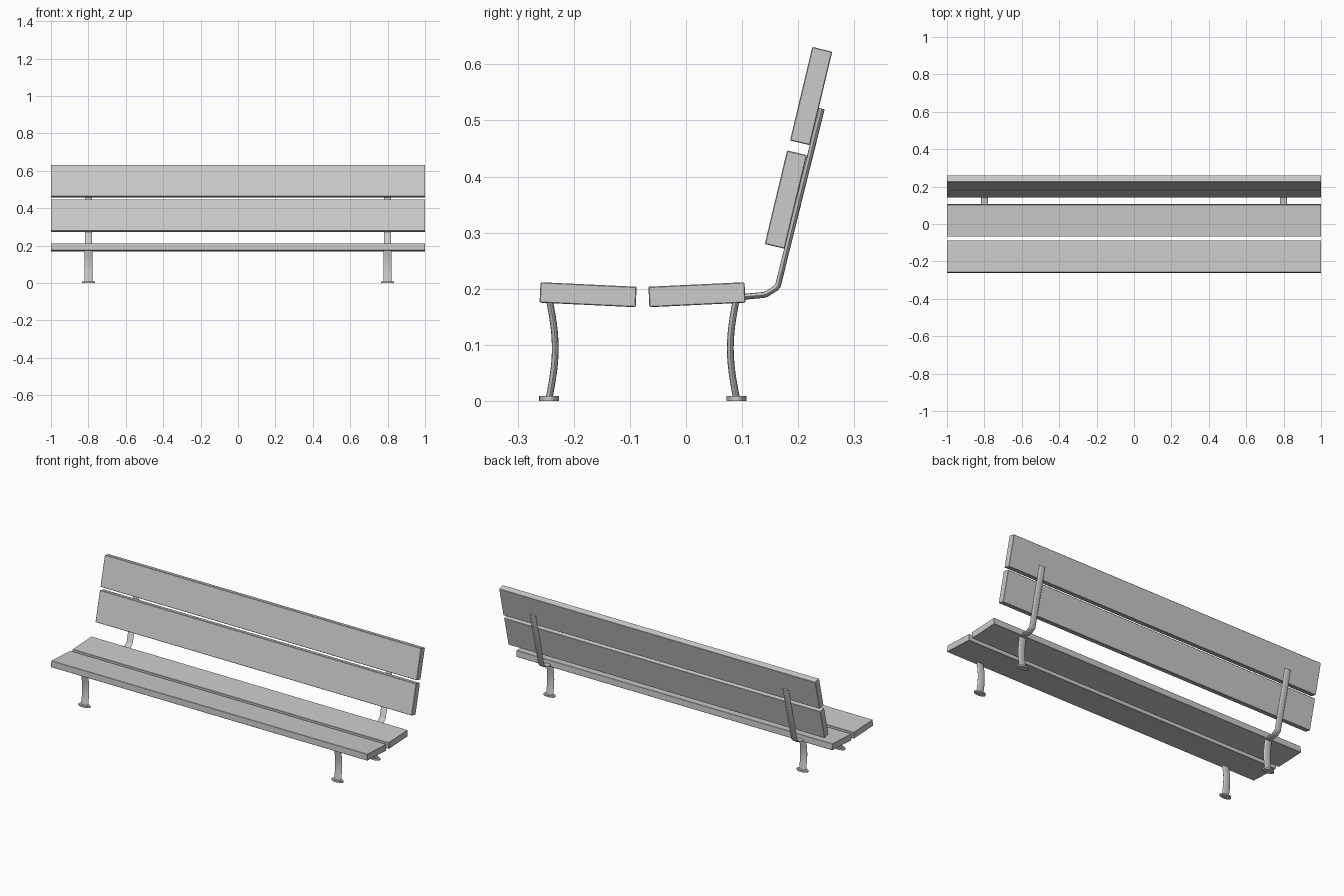
import bpy, bmesh
from math import sin, cos, pi, radians
from mathutils import Vector

if "Cube" in bpy.data.objects:
    bpy.data.objects.remove(bpy.data.objects["Cube"])


def finish(bm, name, smooth=True):
    bmesh.ops.recalc_face_normals(bm, faces=bm.faces)
    mesh = bpy.data.meshes.new(name)
    bm.to_mesh(mesh)
    bm.free()
    ob = bpy.data.objects.new(name, mesh)
    bpy.context.collection.objects.link(ob)
    bpy.context.view_layer.objects.active = ob
    for o in bpy.context.selected_objects:
        o.select_set(False)
    ob.select_set(True)
    if smooth:
        bpy.ops.object.shade_smooth_by_angle(angle=radians(40))
    return ob


def plank(name, y, z, tilt):
    """Full-length board, tilted about the x axis."""
    bm = bmesh.new()
    bmesh.ops.create_cube(bm, size=1)
    bmesh.ops.scale(bm, vec=(2, 0.1715, 0.0365), verts=bm.verts)
    bmesh.ops.bevel(bm, geom=bm.edges[:], offset=0.0015, segments=1, affect='EDGES')
    ob = finish(bm, name, False)
    ob.location = (0, y, z)
    ob.rotation_euler.x = radians(tilt)


def swept_bar(name, x, path, width, thick, n=20):
    """Flattened oval bar swept along a (y, z) path."""
    bm = bmesh.new()
    pts = [Vector(p) for p in path]
    rings = []
    for i, p in enumerate(pts):
        a = (p - pts[i - 1]).normalized() if i else Vector((0, 0))
        b = (pts[i + 1] - p).normalized() if i < len(pts) - 1 else Vector((0, 0))
        t = (a + b).normalized()
        nrm = Vector((-t.y, t.x))
        ring = []
        for k in range(n):
            ang = 2 * pi * k / n
            q = p + nrm * (thick / 2 * sin(ang))
            ring.append(bm.verts.new((x + width / 2 * cos(ang), q.x, q.y)))
        rings.append(ring)
    for r, s in zip(rings, rings[1:]):
        for k in range(n):
            bm.faces.new((r[k], r[(k + 1) % n], s[(k + 1) % n], s[k]))
    bm.faces.new(rings[0])
    bm.faces.new(rings[-1])
    finish(bm, name)


# Seat and back boards
plank("seat_front_board", -0.1745, 0.1895, -2.7)
plank("seat_rear_board", 0.0195, 0.1895, 2.7)
plank("back_lower_board", 0.178, 0.359, 76.6)
plank("back_upper_board", 0.223, 0.5435, 76.6)

for side, x in (("left", -0.8), ("right", 0.8)):
    # Bowed legs with oval feet
    for where, y, bow in (("front", -0.244, 0.011), ("rear", 0.090, -0.011)):
        path = [(y + bow * sin(pi * i / 12), 0.005 + 0.178 * i / 12) for i in range(13)]
        swept_bar(f"{where}_leg_{side}", x, path, 0.044, 0.012)
        swept_bar(f"{where}_foot_{side}", x, [(y, 0), (y, 0.009)], 0.07, 0.036)
    # Bent support behind the back boards
    swept_bar(f"back_support_{side}", x,
              [(0.06, 0.184), (0.105, 0.186), (0.138, 0.189), (0.144, 0.191),
               (0.160, 0.201), (0.164, 0.206), (0.242, 0.521)], 0.038, 0.0105)
